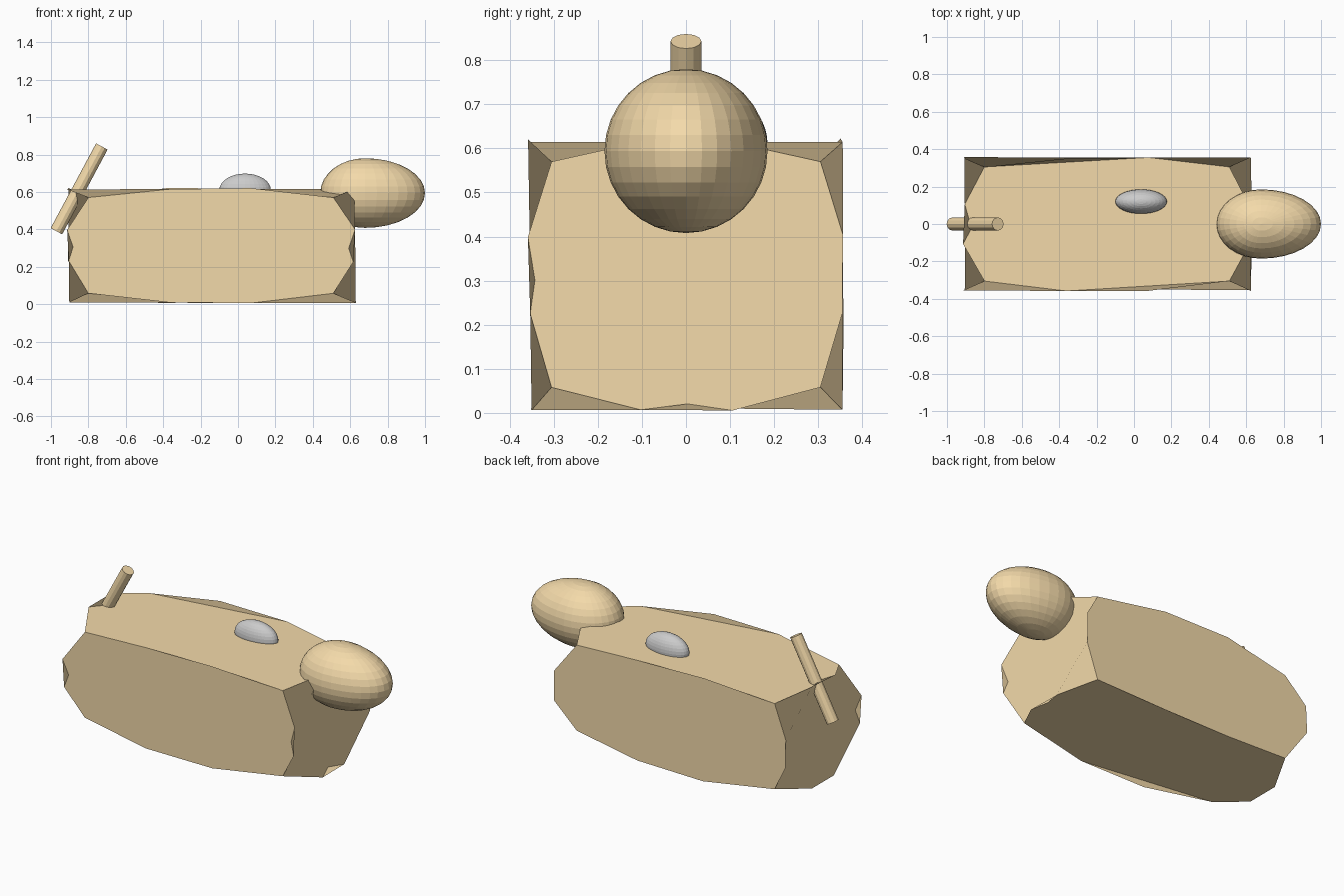
import bpy, bmesh, math, random
from mathutils import Vector

if "Cube" in bpy.data.objects:
    bpy.data.objects.remove(bpy.data.objects["Cube"])

random.seed(4)
tan = bpy.data.materials.new("tan")
tan.diffuse_color = (0.9, 0.7, 0.4, 1)
tan.use_nodes = True
tan.node_tree.nodes["Principled BSDF"].inputs["Base Color"].default_value = tan.diffuse_color


def finish(name, bm, mat=None):
    me = bpy.data.meshes.new(name)
    bm.to_mesh(me)
    bm.free()
    ob = bpy.data.objects.new(name, me)
    bpy.context.collection.objects.link(ob)
    if mat:
        me.materials.append(mat)
    return ob


# Body: cube with edges cut in thirds and bulged outward, one n-gon per side
CENTRE = Vector((-0.145, 0, 0.314))
INNER = Vector((0.655, 0.305, 0.256))
OUTER = Vector((0.765, 0.355, 0.303))
THIRD = Vector((0.218, 0.102, 0.086))
bm = bmesh.new()
bmesh.ops.create_cube(bm, size=2)
bmesh.ops.subdivide_edges(bm, edges=bm.edges[:], cuts=2)
for v in bm.verts:
    limit = [abs(c) > 0.9 for c in v.co]
    size = INNER if all(limit) else OUTER
    p = Vector([CENTRE[i] + math.copysign(size[i] if limit[i] else THIRD[i], v.co[i])
                for i in range(3)])
    if not all(limit):
        p += Vector([random.uniform(-0.006, 0.006) for _ in range(3)])
        if limit[0] and limit[2]:
            # the short ends lean slightly
            p.x += 0.012 if v.co.z < 0 else 0
    v.co = p
finish("body", bm, tan)


def ellipsoid(name, loc, radii, mat=None, front=None, seg=32, rings=16):
    bm = bmesh.new()
    bmesh.ops.create_uvsphere(bm, u_segments=seg, v_segments=rings, radius=1)
    for v in bm.verts:
        rx = front if front and v.co.x > 0 else radii[0]
        v.co = Vector((v.co.x * rx, v.co.y * radii[1], v.co.z * radii[2])) + Vector(loc)
    return finish(name, bm, mat)


# Head: sphere stretched forward into a snout
ellipsoid("head", (0.68, 0, 0.594), (0.24, 0.185, 0.186), tan, front=0.32)

# Grey lump set into the back
ellipsoid("back_lump", (0.038, 0.12, 0.61), (0.138, 0.065, 0.088))

# Tail: slanted rod through the top rear edge
low, high = Vector((-0.971, 0, 0.39)), Vector((-0.728, 0, 0.843))
bm = bmesh.new()
bmesh.ops.create_cone(bm, cap_ends=True, segments=12, radius1=0.035, radius2=0.035,
                      depth=(high - low).length)
tail = finish("tail", bm, tan)
tail.location = (low + high) / 2
tail.rotation_euler = (0, math.atan2(high.x - low.x, high.z - low.z), 0)
